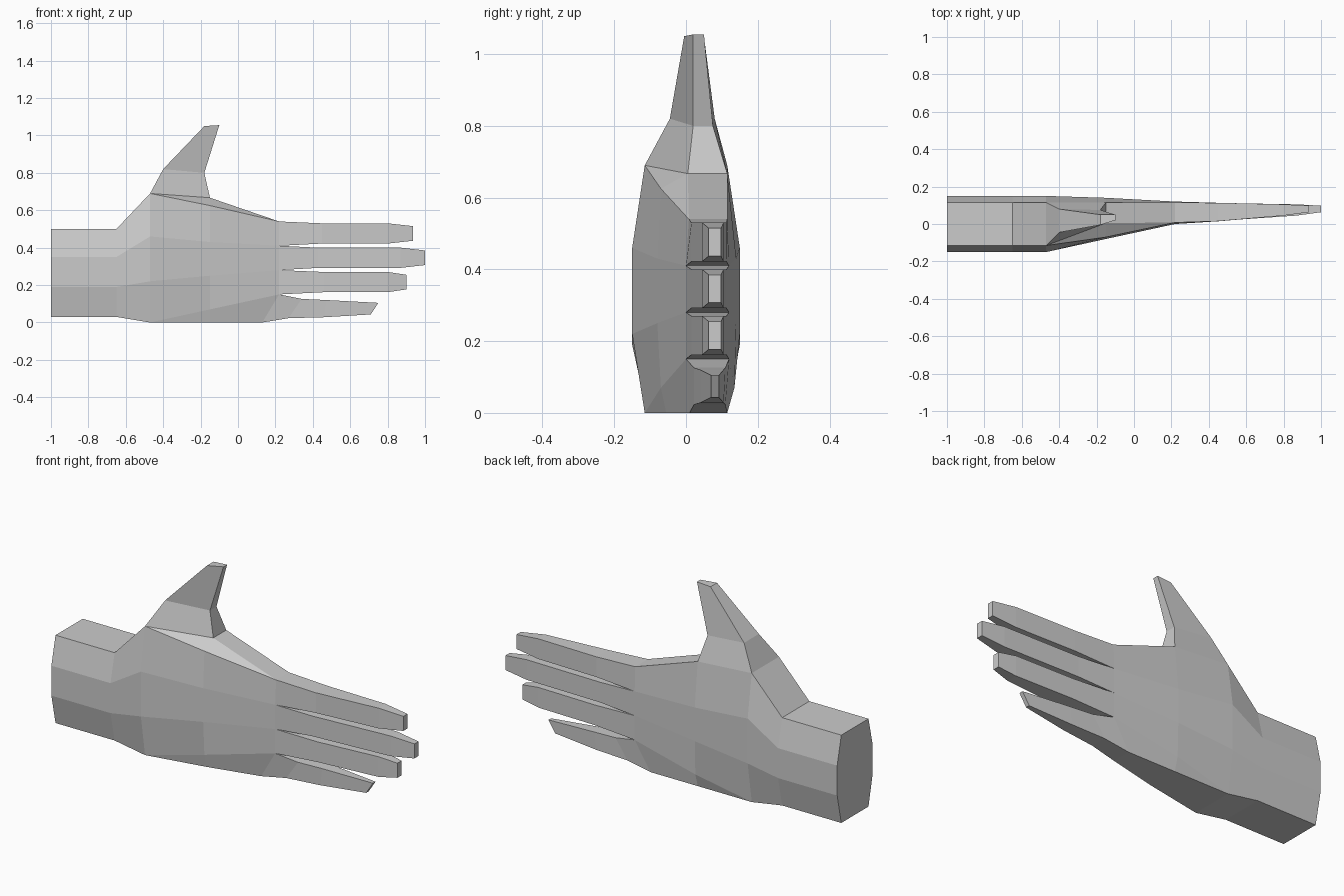
import bpy, bmesh

cube = bpy.data.objects.get("Cube")
if cube:
    bpy.data.objects.remove(cube, do_unlink=True)

skin = bpy.data.materials.new("light_grey")
skin.use_nodes = True
GREY = (0.6, 0.6, 0.6, 1)
skin.diffuse_color = GREY
skin.node_tree.nodes["Principled BSDF"].inputs["Base Color"].default_value = GREY

bm = bmesh.new()


def loft(rings, cap_start=False, cap_end=False, skip=()):
    """Join rings of points with faces; skip holds (ring, side) gaps."""
    rows = [[bm.verts.new(p) for p in ring] for ring in rings]
    n = len(rows[0])
    for r, (a, b) in enumerate(zip(rows, rows[1:])):
        for i in range(n):
            if (r, i) not in skip:
                j = (i + 1) % n
                bm.faces.new((a[i], a[j], b[j], b[i]))
    if cap_start:
        bm.faces.new(rows[0])
    if cap_end:
        bm.faces.new(rows[-1])


def palm_ring(xs, zs, front, back, ridge=None, back_top=None):
    """Front points going up, a ridge point, then back points going down."""
    f = list(zip(xs, front, zs))
    b = list(zip(xs, back, zs))
    if back_top:
        b[-1] = back_top
    return f + [ridge or f[-1]] + b[::-1]


# Wrist and palm
wrist_z = (0.03, 0.03, 0.19, 0.35, 0.5)
front = (-0.115, -0.115, -0.15, -0.15, -0.115)
back = [-y for y in front]
thumb_inner = (-0.15, 0.005, 0.667)
thumb_outer = (-0.15, 0.115, 0.667)
knuckle_z = (0, 0.15, 0.28, 0.41, 0.54)
knuckle_x = (0.13, 0.22, 0.22, 0.22, 0.22)
knuckle_front = (0.01, 0, 0, 0, 0.008)
knuckle_back = (0.115, 0.12, 0.12, 0.12, 0.115)
loft([
    palm_ring([-1] * 5, wrist_z, front, back),
    palm_ring([-0.65] * 5, wrist_z, front, back),
    palm_ring([-0.47] * 5, (0, 0, 0.22, 0.46, 0.69), front, back),
    palm_ring([-0.15] * 5, (0, 0.07, 0.25, 0.43, 0.625),
              (-0.055, -0.07, -0.08, -0.08, -0.07),
              (0.115, 0.135, 0.14, 0.14, 0.115), thumb_inner, thumb_outer),
    palm_ring(knuckle_x, knuckle_z, knuckle_front, knuckle_back),
], cap_start=True, skip={(2, 5)})

# Thumb, growing from the gap in the top of the palm
loft([
    [(-0.47, -0.115, 0.69), thumb_inner, thumb_outer, (-0.47, 0.115, 0.69)],
    [(-0.4, -0.045, 0.82), (-0.18, 0.02, 0.8), (-0.18, 0.075, 0.8), (-0.4, 0.08, 0.82)],
    [(-0.18, -0.005, 1.05), (-0.1, 0.02, 1.055), (-0.1, 0.05, 1.055), (-0.18, 0.05, 1.05)],
], cap_end=True)


def finger(slot, sections):
    """Sections: x low, x high, z low, z high, y front, y back."""
    i, j = slot, slot + 1
    base = [(knuckle_x[k], y[k], knuckle_z[k])
            for k, y in ((i, knuckle_front), (j, knuckle_front),
                         (j, knuckle_back), (i, knuckle_back))]
    rings = [base]
    for x0, x1, z0, z1, y0, y1 in sections:
        rings.append([(x0, y0, z0), (x1, y0, z1), (x1, y1, z1), (x0, y1, z0)])
    loft(rings, cap_end=True)


# Three long fingers: slot, joint x, last joint x, tip x
for slot, joint, last, tip in ((3, 0.45, 0.8, 0.935), (2, 0.43, 0.87, 1.0),
                               (1, 0.46, 0.8, 0.9)):
    low, high = knuckle_z[slot] + 0.012, knuckle_z[slot + 1] - 0.01
    finger(slot, [
        (joint, joint, low, high, 0.015, 0.113),
        (last, last, low, high, 0.045, 0.105),
        (tip, tip, low + 0.015, high - 0.015, 0.063, 0.098),
    ])

# Little finger
finger(0, [
    (0.27, 0.34, 0.023, 0.126, 0.022, 0.11),
    (0.46, 0.47, 0.028, 0.12, 0.04, 0.105),
    (0.71, 0.75, 0.043, 0.105, 0.07, 0.092),
])

# Weld the parts into one surface
bmesh.ops.remove_doubles(bm, verts=bm.verts, dist=0.0005)
bmesh.ops.recalc_face_normals(bm, faces=bm.faces)
mesh = bpy.data.meshes.new("hand")
bm.to_mesh(mesh)
bm.free()
mesh.materials.append(skin)
hand = bpy.data.objects.new("hand", mesh)
bpy.context.collection.objects.link(hand)
